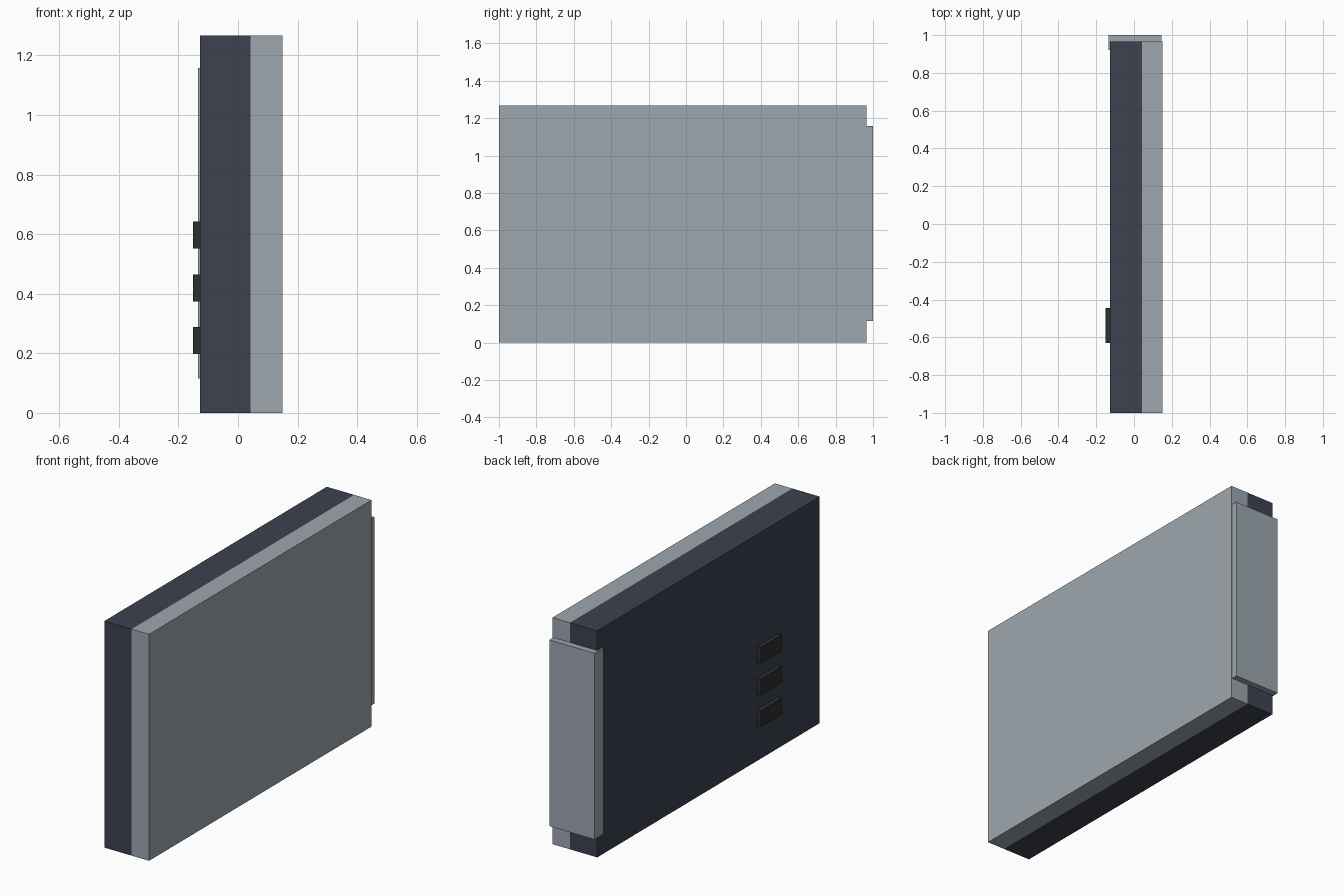
import bpy
import bmesh

cube = bpy.data.objects.get("Cube")
if cube:
    bpy.data.objects.remove(cube, do_unlink=True)


def material(name, rgb):
    mat = bpy.data.materials.new(name)
    mat.use_nodes = True
    color = (*rgb, 1)
    mat.diffuse_color = color
    mat.node_tree.nodes["Principled BSDF"].inputs["Base Color"].default_value = color
    return mat


light_grey = material("light grey", (0.337, 0.386, 0.429))
slate = material("dark slate", (0.046, 0.054, 0.08))
black = material("soft black", (0.027, 0.028, 0.029))


def prism(name, outline, bottom, top, mats, split_x=None):
    """Extrude an xy outline upwards; faces left of split_x get the second material."""
    bm = bmesh.new()
    base = bm.faces.new([bm.verts.new((x, y, bottom)) for x, y in outline])
    grown = bmesh.ops.extrude_face_region(bm, geom=[base])["geom"]
    verts = [g for g in grown if isinstance(g, bmesh.types.BMVert)]
    bmesh.ops.translate(bm, verts=verts, vec=(0, 0, top - bottom))
    if split_x is not None:
        bmesh.ops.bisect_plane(bm, geom=bm.verts[:] + bm.edges[:] + bm.faces[:],
                               plane_co=(split_x, 0, 0), plane_no=(1, 0, 0))
        for face in bm.faces:
            face.material_index = int(face.calc_center_median().x < split_x)
    bmesh.ops.recalc_face_normals(bm, faces=bm.faces[:])
    mesh = bpy.data.meshes.new(name)
    bm.to_mesh(mesh)
    bm.free()
    for mat in mats:
        mesh.materials.append(mat)
    obj = bpy.data.objects.new(name, mesh)
    bpy.context.collection.objects.link(obj)
    return obj


def rectangle(x0, x1, y0, y1):
    return [(x0, y0), (x1, y0), (x1, y1), (x0, y1)]


LEFT, RIGHT = -0.127, 0.15
BACK = 0.966

# Two-tone slab
prism("body", rectangle(LEFT, RIGHT, -1, BACK), 0, 1.267,
      [light_grey, slate], split_x=0.042)

# Back plate with a thin lip wrapping onto the dark side
prism("back_plate",
      [(0.145, BACK), (0.145, 1), (-0.135, 1), (-0.135, 0.92), (LEFT, 0.92), (LEFT, BACK)],
      0.115, 1.157, [light_grey])

# Column of three buttons on the dark side
for i in range(3):
    z = 0.197 + i * 0.177
    prism(f"button_{i + 1}", rectangle(-0.151, LEFT, -0.63, -0.445), z, z + 0.091, [black])
